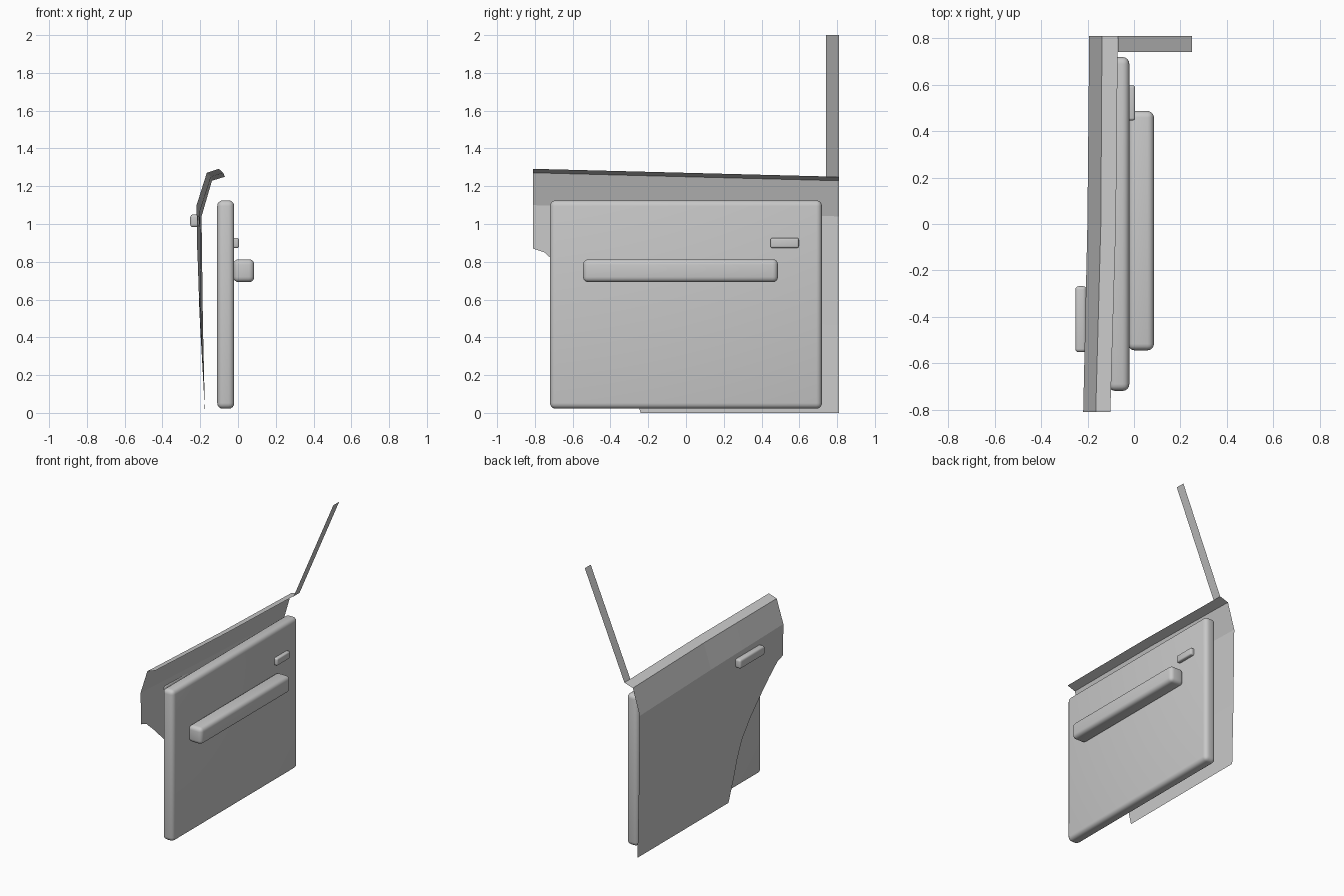
import bpy, bmesh

if "Cube" in bpy.data.objects:
    bpy.data.objects.remove(bpy.data.objects["Cube"])

grey = bpy.data.materials.new("light grey")
grey.diffuse_color = (0.58, 0.58, 0.58, 1)
grey.use_nodes = True
grey.node_tree.nodes["Principled BSDF"].inputs["Base Color"].default_value = grey.diffuse_color


def lerp(table, t):
    """Piecewise linear lookup in a list of (key, value) pairs."""
    for (a, u), (b, v) in zip(table, table[1:]):
        if t <= b:
            return u + (v - u) * (t - a) / (b - a)
    return table[-1][1]


def add_object(name, bm):
    mesh = bpy.data.meshes.new(name)
    bm.to_mesh(mesh)
    bm.free()
    mesh.materials.append(grey)
    obj = bpy.data.objects.new(name, mesh)
    bpy.context.collection.objects.link(obj)
    return obj


def rounded_box(name, lo, hi, radius):
    bm = bmesh.new()
    bmesh.ops.create_cube(bm, size=1)
    for v in bm.verts:
        v.co = [(a + b) / 2 + c * (b - a) for a, b, c in zip(lo, hi, v.co)]
    bmesh.ops.bevel(bm, geom=bm.edges[:], offset=radius, segments=4,
                    profile=0.5, affect='EDGES')
    obj = add_object(name, bm)
    bpy.context.view_layer.objects.active = obj
    obj.select_set(True)
    bpy.ops.object.shade_smooth_by_angle(angle=0.6)
    obj.select_set(False)
    return obj


# Outer skin: vertical profiles along the door, cut off below by the wheel arch
arch = [(-.81, .87), (-.75, .85), (-.66, .77), (-.57, .68), (-.45, .55),
        (-.36, .42), (-.32, .30), (-.29, .17), (-.24, 0), (0, 0), (.81, 0)]
belt_x = [(-.81, -.219), (0, -.201), (.81, -.193)]
top_x = [(-.81, -.165), (0, -.143), (.81, -.138)]
ledge_x = [(-.81, -.102), (0, -.078), (.81, -.07)]

bm = bmesh.new()
columns = []
for y, z0 in arch:
    bx = lerp(belt_x, y)
    belt_z = 1.07 - .037 * y
    side = [(0, -.175), (.48, bx + .007), (belt_z, bx)]
    z1 = z0 + .45 * (belt_z - z0)
    profile = [(lerp(side, z0), z0), (lerp(side, z1), z1), (bx, belt_z),
               (lerp(top_x, y), 1.25 - .026 * y),
               (lerp(ledge_x, y), 1.271 - .026 * y)]
    columns.append([bm.verts.new((x, y, z)) for x, z in profile])
for a, b in zip(columns, columns[1:]):
    for i in range(4):
        bm.faces.new((a[i], a[i + 1], b[i + 1], b[i]))
add_object("outer_skin", bm)

# Window pillar: flat strip leaning inwards
bm = bmesh.new()
bm.faces.new([bm.verts.new(p) for p in (
    (-.07, .742, 1.25), (.25, .742, 2), (.25, .81, 2), (-.07, .81, 1.25))])
add_object("window_pillar", bm)

# Inner panel and its fittings
rounded_box("inner_panel", (-.11, -.72, .022), (-.02, .72, 1.125), .03)
rounded_box("armrest", (-.025, -.545, .692), (.086, .487, .813), .028)
rounded_box("inner_handle", (-.045, .447, .873), (.005, .597, .926), .01)

# Outside door handle
rounded_box("outer_handle", (-.253, -.553, .983), (-.205, -.268, 1.05), .015)
